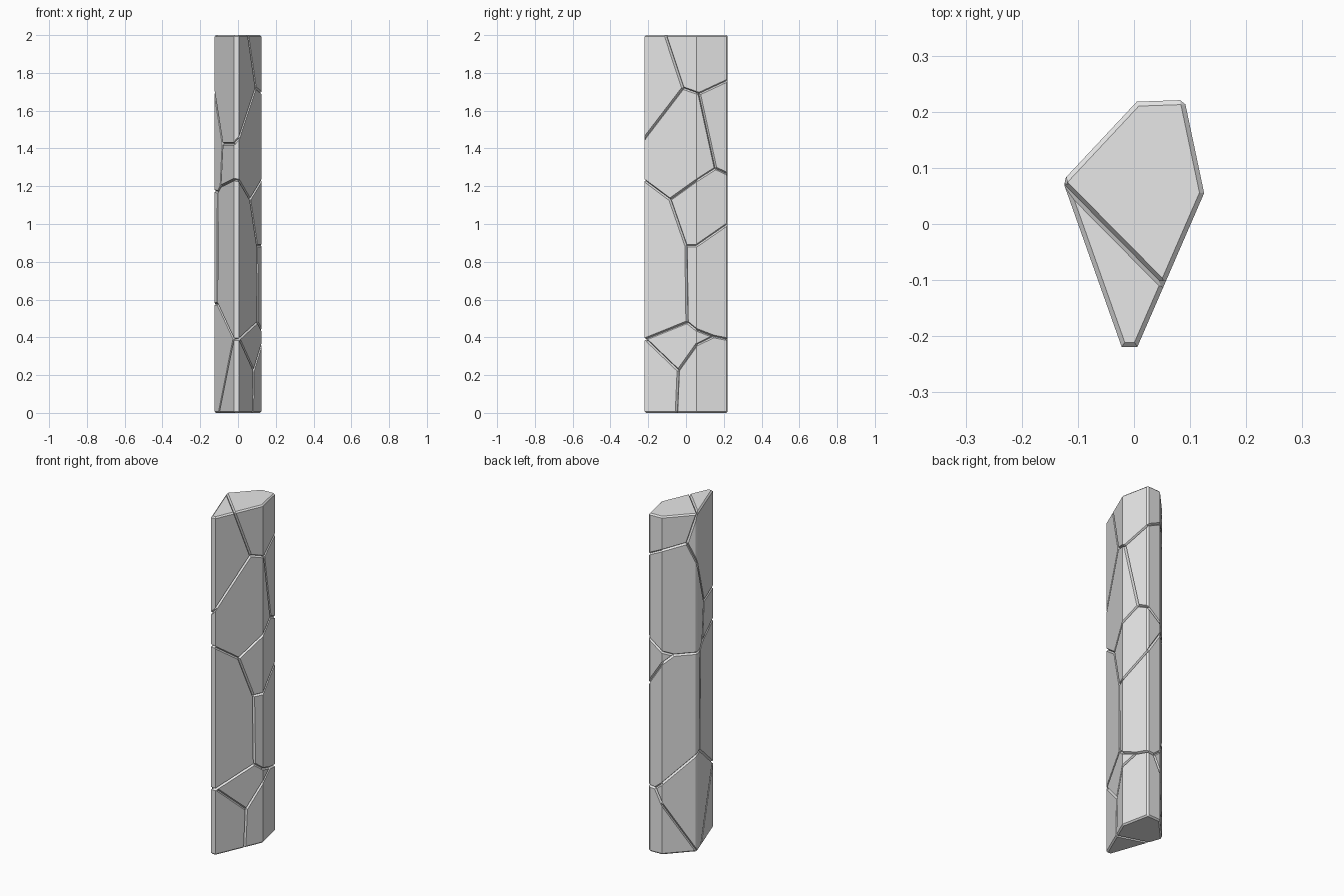
import bpy, bmesh
from math import floor
from mathutils import Vector

HEIGHT = 2.0
GROOVE_WIDTH, GROOVE_DEPTH, RIM = 0.007, 0.012, 0.008

cube = bpy.data.objects.get("Cube")
if cube:
    bpy.data.objects.remove(cube, do_unlink=True)

# Outline of the column, counter-clockwise from the front
CORNERS = [Vector(c) for c in ((-0.022, -0.219), (0.006, -0.219), (0.125, 0.055),
                               (0.09, 0.221), (0.005, 0.218), (-0.127, 0.077))]
SIDES = len(CORNERS)


def on_side(s, z):
    """Point on the wall: whole part of s is the side, fraction is the way along it."""
    i = int(s) % SIDES
    p = CORNERS[i].lerp(CORNERS[(i + 1) % SIDES], s - int(s))
    return Vector((p.x, p.y, z))


def side_normal(i):
    d = CORNERS[(i + 1) % SIDES] - CORNERS[i % SIDES]
    return Vector((d.y, -d.x, 0)).normalized()


def new_object(name, bm):
    bmesh.ops.recalc_face_normals(bm, faces=bm.faces)
    mesh = bpy.data.meshes.new(name)
    bm.to_mesh(mesh)
    bm.free()
    obj = bpy.data.objects.new(name, mesh)
    bpy.context.collection.objects.link(obj)
    return obj


# Seams between the stones, as (position round the wall, height) paths
UPPER_SEAMS = [
    [(1.4, 2), (1.74, 1.72), (1, 1.455)],
    [(0, 1.425), (1, 1.455)],
    [(6, 1.425), (5.43, 1.425), (5, 1.71), (4.71, 1.83), (5, 2)],
    [(1.74, 1.72), (2, 1.695), (2.09, 1.69), (3, 1.76), (4, 1.8), (4.71, 1.83)],
    [(2.09, 1.69), (2.61, 1.295), (3, 1.265), (4, 1.2), (4.34, 1.175)],
    [(2.61, 1.295), (2, 1.23), (1.49, 1.13), (1, 1.23), (0, 1.235)],
    [(6, 1.235), (5.33, 1.2), (5.19, 1.17), (5, 1.175), (4.34, 1.175)],
    [(5.43, 1.425), (5.33, 1.2)],
]
LOWER_SEAMS = [
    [(1.49, 1.13), (1.8, 0.885), (2, 0.885), (3, 1), (4, 1.13), (4.34, 1.175)],
    [(1.8, 0.885), (1.82, 0.48), (1, 0.39), (0, 0.39)],
    [(5.19, 1.17), (5.16, 0.58), (6, 0.39)],
    [(1.82, 0.48), (2, 0.44), (2.55, 0.405), (3, 0.39), (3.5, 0.385)],
    [(2.55, 0.405), (2, 0.36), (1.65, 0.225), (1.06, 0.38)],
    [(1.65, 0.225), (1.615, 0)],
    [(3.5, 0.385), (4, 0.42), (5, 0.575), (5.16, 0.58)],
    [(3.5, 0.385), (4, 0.3), (5, 0)],
    [(5.98, 0.39), (5.24, 0)],
]


def add_groove(bm, a, b, normal):
    """Triangular bar that cuts a V groove from a to b."""
    along = (b - a).normalized()
    across = along.cross(normal) * GROOVE_WIDTH * 2
    a, b = a - along * GROOVE_WIDTH / 2, b + along * GROOVE_WIDTH / 2
    depth = normal * GROOVE_DEPTH
    rings = [[bm.verts.new(p + o) for o in (-depth, depth + across, depth - across)]
             for p in (a, b)]
    for ring in rings:
        bm.faces.new(ring)
    for i in range(3):
        j = (i + 1) % 3
        bm.faces.new((rings[0][i], rings[0][j], rings[1][j], rings[1][i]))


# Column with chamfered rims and two chamfered uprights
bm = bmesh.new()
low = [bm.verts.new(on_side(i, 0)) for i in range(SIDES)]
high = [bm.verts.new(on_side(i, HEIGHT)) for i in range(SIDES)]
bm.faces.new(low)
bm.faces.new(high)
for i in range(SIDES):
    j = (i + 1) % SIDES
    bm.faces.new((low[i], low[j], high[j], high[i]))
uprights = [bm.edges.get((low[i], high[i])) for i in (3, 5)]
rims = [e for e in bm.edges if e.verts[0].co.z == e.verts[1].co.z]
bmesh.ops.recalc_face_normals(bm, faces=bm.faces)
bmesh.ops.bevel(bm, geom=rims + uprights, offset=RIM, segments=1,
                profile=0.5, affect='EDGES')
column = new_object("stone_column", bm)

# Groove cutters on the walls, then across the top and bottom
bm = bmesh.new()
for path in UPPER_SEAMS + LOWER_SEAMS:
    for p, q in zip(path, path[1:]):
        add_groove(bm, on_side(*p), on_side(*q), side_normal(floor(min(p[0], q[0]))))
up = Vector((0, 0, 1))
add_groove(bm, on_side(1.4, HEIGHT), on_side(5.02, HEIGHT), up)
add_groove(bm, on_side(1.615, 0), on_side(5.24, 0), -up)
cutter = new_object("groove_cutter", bm)
cutter.hide_render = True

# Carve the grooves
carve = column.modifiers.new("carve_grooves", 'BOOLEAN')
carve.operation = 'DIFFERENCE'
carve.solver = 'EXACT'
carve.use_self = True
carve.object = cutter
bpy.context.view_layer.update()
graph = bpy.context.evaluated_depsgraph_get()
carved = bpy.data.meshes.new_from_object(column.evaluated_get(graph))
column.modifiers.clear()
column.data = carved
bpy.data.objects.remove(cutter, do_unlink=True)

# Single plain grey
grey = bpy.data.materials.new("light_grey_stone")
grey.use_nodes = True
colour = (0.8, 0.8, 0.8, 1)
grey.diffuse_color = colour
grey.node_tree.nodes["Principled BSDF"].inputs["Base Color"].default_value = colour
column.data.materials.clear()
column.data.materials.append(grey)
for face in column.data.polygons:
    face.material_index = 0
    face.use_smooth = False
